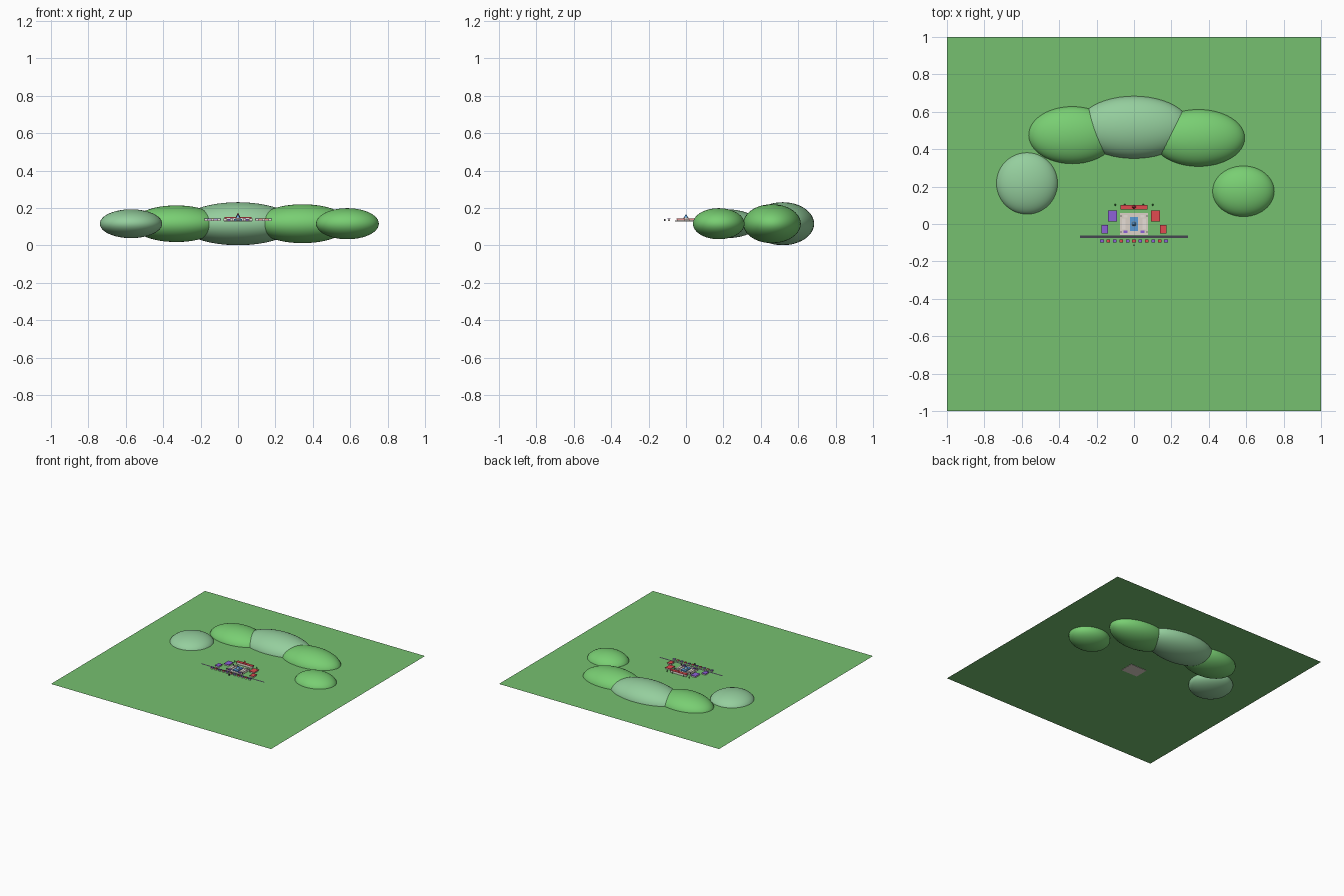
import bpy

if "Cube" in bpy.data.objects:
    bpy.data.objects.remove(bpy.data.objects["Cube"])

GROUND = 0.131


def material(name, rgb):
    m = bpy.data.materials.new(name)
    m.diffuse_color = (*rgb, 1)
    m.use_nodes = True
    m.node_tree.nodes["Principled BSDF"].inputs["Base Color"].default_value = m.diffuse_color
    return m


grass = material("grass", (0.18, 0.53, 0.16))
leaf = material("leaf_green", (0.19, 0.62, 0.17))
pale = material("pale_green", (0.30, 0.62, 0.34))
stone = material("stone", (0.72, 0.65, 0.58))
red = material("red", (0.75, 0.07, 0.08))
purple = material("purple", (0.27, 0.12, 0.68))
blue = material("blue", (0.10, 0.33, 0.68))
asphalt = material("asphalt", (0.06, 0.06, 0.08))
cream = material("cream", (0.80, 0.74, 0.68))
tree_green = material("tree_green", (0.04, 0.2, 0.05))


def finish(name, mat, dims=None):
    o = bpy.context.object
    o.name = name
    if dims:
        o.scale = dims
    o.data.materials.append(mat)
    return o


def box(name, x, y, z0, dims, mat):
    bpy.ops.mesh.primitive_cube_add(size=1, location=(x, y, z0 + dims[2] / 2))
    return finish(name, mat, dims)


def plane(name, x, y, z, sx, sy, mat):
    bpy.ops.mesh.primitive_plane_add(size=1, location=(x, y, z))
    return finish(name, mat, (sx, sy, 1))


def cone(name, x, y, z0, r, h, mat, sides=8, top=0):
    bpy.ops.mesh.primitive_cone_add(vertices=sides, radius1=r, radius2=top, depth=h,
                                    location=(x, y, z0 + h / 2))
    return finish(name, mat)


# Lawn and road
plane("lawn", 0, 0, GROUND, 2, 2, grass)
plane("road", 0, -0.068, GROUND + 0.002, 0.575, 0.013, asphalt)

# Ring of rounded hills, half sunk through the lawn
for i, (x, y, rx, ry, rz, mat) in enumerate([
        (-0.572, 0.217, 0.167, 0.168, 0.077, pale),
        (-0.330, 0.475, 0.236, 0.155, 0.098, leaf),
        (0.000, 0.517, 0.305, 0.168, 0.115, pale),
        (0.345, 0.460, 0.250, 0.154, 0.104, leaf),
        (0.585, 0.175, 0.168, 0.138, 0.083, leaf)]):
    bpy.ops.mesh.primitive_uv_sphere_add(segments=48, ring_count=24, radius=1,
                                         location=(x, y, 0.116))
    finish(f"hill_{i + 1}", mat, (rx, ry, rz))
    bpy.ops.object.shade_smooth()

# Central plaza with hall, pool blocks and spire
box("plaza_slab", 0, 0, 0.1285, (0.15, 0.115, 0.006), stone)
box("central_hall", 0, 0, 0.1345, (0.045, 0.075, 0.008), blue)
cone("hall_drum", 0, 0, 0.1425, 0.014, 0.006, cream, 12, 0.014)
cone("hall_spire", 0, 0, 0.1485, 0.012, 0.02, blue, 12)
for s in (-1, 1):
    box("plaza_wing", s * 0.055, 0, 0.1345, (0.018, 0.06, 0.006), cream)
    for y in (-0.042, 0.042):
        box("plaza_kiosk", s * 0.045, y, 0.1345, (0.02, 0.014, 0.007), purple if y < 0 else cream)
        box("plaza_post", s * 0.07, y, 0.1345, (0.006, 0.006, 0.01), asphalt)

# Flanking pavilions, purple on the left and red on the right
for s, mat in ((-1, purple), (1, red)):
    for x, y, w, d in ((0.157, -0.027, 0.035, 0.045), (0.115, 0.043, 0.046, 0.06)):
        box("pavilion", s * x, y, GROUND, (w - 0.004, d - 0.004, 0.008), cream)
        box("pavilion_roof", s * x, y, GROUND + 0.008, (w, d, 0.004), mat)

# Long rear hall with a peaked centre
box("rear_hall", 0, 0.09, GROUND, (0.14, 0.02, 0.016), cream)
box("rear_hall_roof", 0, 0.09, GROUND + 0.016, (0.146, 0.024, 0.004), red)
cone("rear_hall_peak", 0, 0.09, GROUND + 0.02, 0.012, 0.025, red, 4)

# Row of alternating stalls along the road
for i in range(11):
    x = (i - 5) * 0.0342
    box("stall", x, -0.091, GROUND, (0.016, 0.013, 0.009), cream)
    box("stall_roof", x, -0.091, GROUND + 0.009, (0.019, 0.016, 0.003), red if i % 2 else purple)

# Gate post and small trees
box("gate_post", 0, -0.114, GROUND, (0.007, 0.007, 0.01), asphalt)
for x in (-0.1, -0.05, 0.05, 0.1):
    cone("tree", x, 0.102, GROUND, 0.005, 0.014, tree_green)
